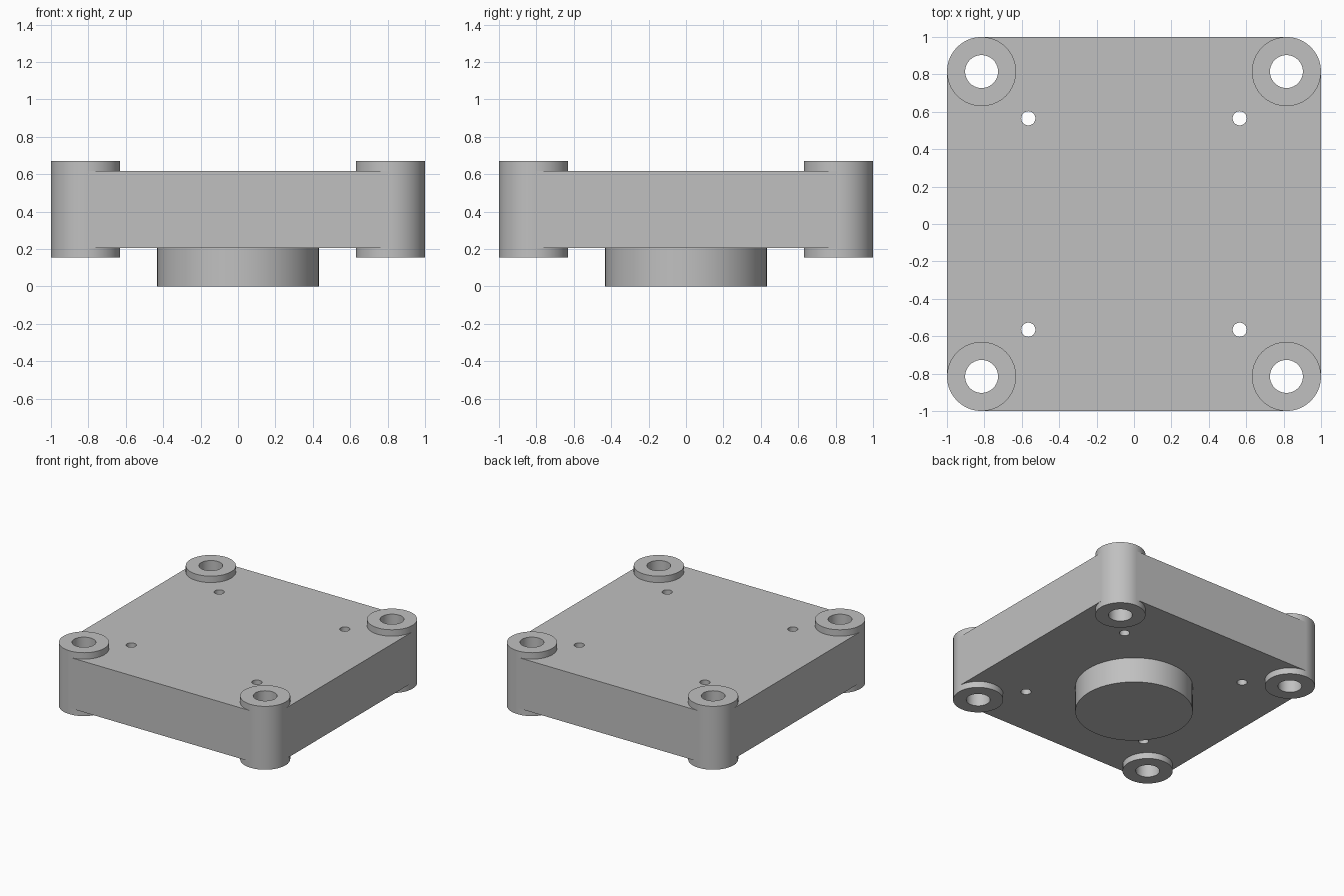
import bpy
import bmesh
from math import cos, sin, pi, radians

cube = bpy.data.objects.get("Cube")
if cube:
    bpy.data.objects.remove(cube, do_unlink=True)

grey = bpy.data.materials.new("light grey")
grey.use_nodes = True
colour = (0.53, 0.53, 0.53, 1)
grey.diffuse_color = colour
grey.node_tree.nodes["Principled BSDF"].inputs["Base Color"].default_value = colour

BOSS_R, BOLT_R, SCREW_R = 0.185, 0.088, 0.038
BOSS_AT, SCREW_AT = 1 - BOSS_R, 0.565
PLATE_Z, BOSS_Z = (0.205, 0.618), (0.155, 0.67)
CORNERS = [(sx, sy) for sx in (-1, 1) for sy in (-1, 1)]


def circle(radius, x=0, y=0, segments=40):
    return [(x + radius * cos(2 * pi * i / segments),
             y + radius * sin(2 * pi * i / segments)) for i in range(segments)]


def add_prism(bm, outline, low, high):
    """Closed prism over an anticlockwise outline."""
    bottom = [bm.verts.new((x, y, low)) for x, y in outline]
    top = [bm.verts.new((x, y, high)) for x, y in outline]
    bm.faces.new(bottom[::-1])
    bm.faces.new(top)
    for i in range(len(outline)):
        j = (i + 1) % len(outline)
        bm.faces.new((bottom[i], bottom[j], top[j], top[i]))


def add_tube(bm, x, y, outer, inner, low, high):
    """Hollow cylinder with ring-shaped ends."""
    rings = [[bm.verts.new((px, py, z)) for px, py in circle(r, x, y)]
             for r, z in ((outer, low), (outer, high), (inner, high), (inner, low))]
    for a, b in zip(rings, rings[1:] + rings[:1]):
        for i in range(len(a)):
            j = (i + 1) % len(a)
            bm.faces.new((a[i], a[j], b[j], b[i]))


def make_object(name, bm):
    mesh = bpy.data.meshes.new(name)
    bm.to_mesh(mesh)
    bm.free()
    mesh.materials.append(grey)
    obj = bpy.data.objects.new(name, mesh)
    bpy.context.collection.objects.link(obj)
    return obj


def smooth(obj):
    bpy.ops.object.select_all(action="DESELECT")
    obj.select_set(True)
    bpy.context.view_layer.objects.active = obj
    bpy.ops.object.shade_smooth_by_angle(angle=radians(30))


# Cutters: screw holes, and clearance for the bolt holes hidden in the boss walls
bm = bmesh.new()
for sx, sy in CORNERS:
    add_prism(bm, circle(SCREW_R, sx * SCREW_AT, sy * SCREW_AT, 24), 0.1, 0.75)
    add_prism(bm, circle(0.11, sx * BOSS_AT, sy * BOSS_AT), 0.1, 0.75)
cutter = make_object("hole_cutter", bm)
cutter.hide_render = True

# Plate: its chamfered corners end inside the round bosses
bm = bmesh.new()
a = BOSS_AT
add_prism(bm, [(1, -a), (1, a), (a, 1), (-a, 1), (-1, a), (-1, -a), (-a, -1), (a, -1)],
          *PLATE_Z)
plate = make_object("plate", bm)
cut = plate.modifiers.new("holes", "BOOLEAN")
cut.operation = "DIFFERENCE"
cut.solver = "EXACT"
cut.object = cutter
bpy.context.view_layer.objects.active = plate
bpy.ops.object.modifier_apply(modifier=cut.name)
bpy.data.objects.remove(cutter, do_unlink=True)
smooth(plate)

# Corner bosses with bolt holes
for sx, sy in CORNERS:
    bm = bmesh.new()
    add_tube(bm, sx * BOSS_AT, sy * BOSS_AT, BOSS_R, BOLT_R, *BOSS_Z)
    side = ("front" if sy < 0 else "back") + ("_left" if sx > 0 else "_right")
    smooth(make_object(side + "_boss", bm))

# Round spigot under the plate
bm = bmesh.new()
add_prism(bm, circle(0.433, segments=64), 0, PLATE_Z[0] + 0.01)
smooth(make_object("bottom_spigot", bm))
